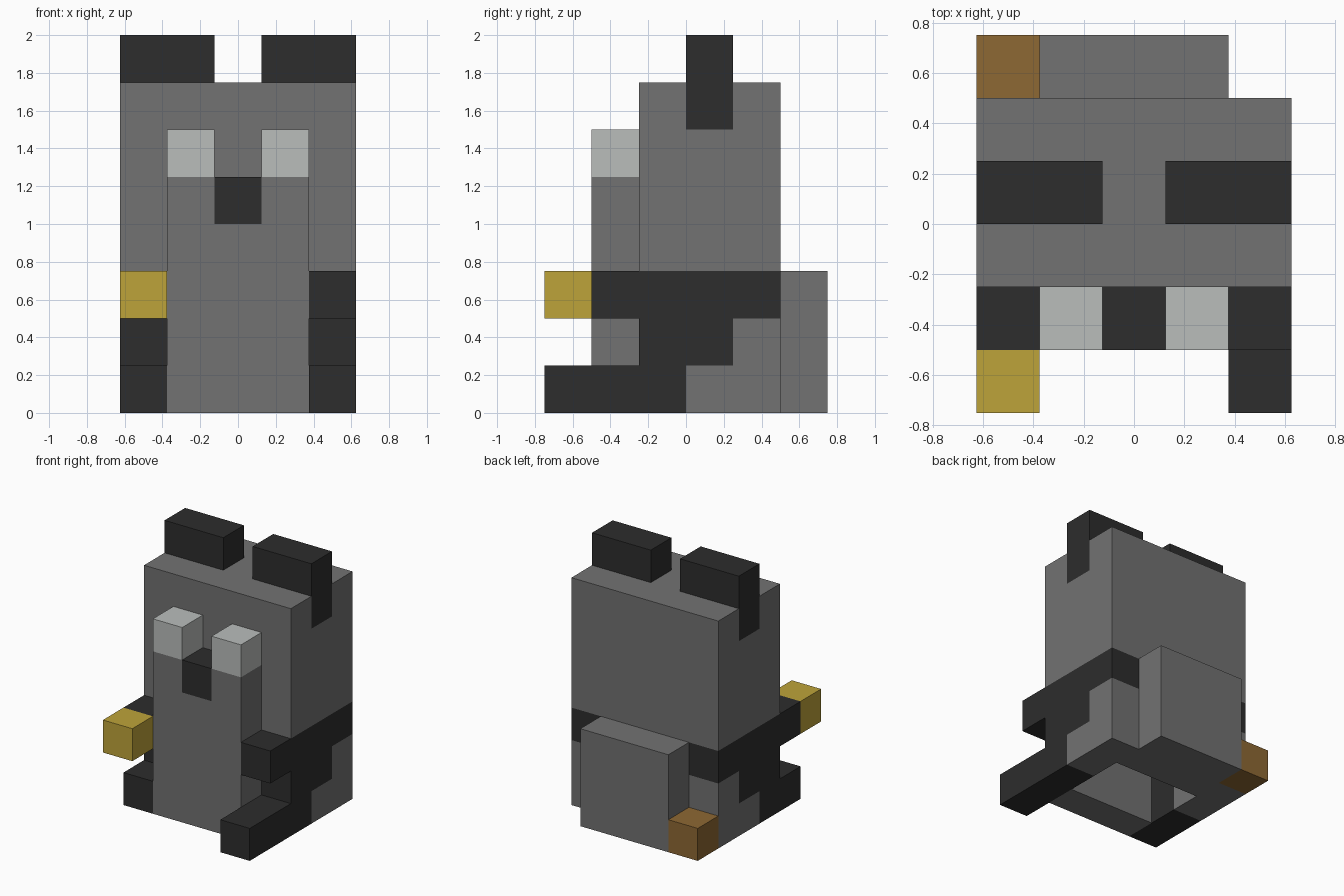
import bpy
import bmesh
from itertools import product
from mathutils import Vector

default = bpy.data.objects.get("Cube")
if default:
    bpy.data.objects.remove(default, do_unlink=True)

CELL = 0.25
ORIGIN = Vector((-0.625, -0.75, 0))


def material(name, r, g, b):
    m = bpy.data.materials.new(name)
    m.use_nodes = True
    m.diffuse_color = (r, g, b, 1)
    m.node_tree.nodes["Principled BSDF"].inputs["Base Color"].default_value = (r, g, b, 1)
    return m


grey = material("grey fur", 0.168, 0.168, 0.168)
black = material("black fur", 0.026, 0.026, 0.026)
white = material("pale eye", 0.49, 0.51, 0.50)
gold = material("gold", 0.515, 0.371, 0.042)
brown = material("brown", 0.27, 0.138, 0.033)

cells = {}    # grid cell -> part name
colours = {}  # part name -> material


def block(part, mat, xs, ys, zs):
    """Fill inclusive ranges of cells; later parts replace earlier ones."""
    colours[part] = mat
    spans = [range(a, b + 1) for a, b in (xs, ys, zs)]
    for c in product(*spans):
        cells[c] = part


def hollow(xs, ys, zs):
    for c in product(*[range(a, b + 1) for a, b in (xs, ys, zs)]):
        cells.pop(c, None)


# Body, open underneath, with the belly and tail
block("body", grey, (0, 4), (2, 4), (0, 6))
hollow((1, 3), (2, 3), (0, 4))
hollow((1, 3), (3, 3), (5, 5))
block("belly", grey, (1, 3), (1, 1), (0, 4))
block("tail", grey, (1, 3), (5, 5), (0, 2))

# Limbs, ears and eyes on both sides
for side, outer, inner, toe in (("right", 0, 1, 1), ("left", 4, 3, 0)):
    column = (outer, outer)
    block(side + "_arm", black, column, (1, 4), (2, 2))
    block(side + "_leg", black, column, (2, 3), (1, 1))
    block(side + "_foot", black, column, (toe, 2), (0, 0))
    block(side + "_ear", black, (min(outer, inner), max(outer, inner)), (3, 3), (7, 7))
    block(side + "_ear", black, column, (3, 3), (6, 6))
    block(side + "_eye", white, (inner, inner), (1, 1), (5, 5))

# Nose and small single-colour blocks
block("nose", black, (2, 2), (1, 1), (4, 4))
block("held_nugget", gold, (0, 0), (0, 0), (2, 2))
block("ground_block", brown, (0, 0), (5, 5), (0, 0))


def build(part):
    """Make one mesh from the exposed sides of a part's cells."""
    bm = bmesh.new()
    for c in [c for c, p in cells.items() if p == part]:
        for axis, sign in product(range(3), (-1, 1)):
            step = [0, 0, 0]
            step[axis] = sign
            if tuple(a + b for a, b in zip(c, step)) in cells:
                continue
            n = Vector(step)
            u = Vector([float(i == (axis + 1) % 3) for i in range(3)])
            v = n.cross(u)
            mid = Vector(c) + (Vector((1, 1, 1)) + n) / 2
            corners = (mid - u / 2 - v / 2, mid + u / 2 - v / 2,
                       mid + u / 2 + v / 2, mid - u / 2 + v / 2)
            bm.faces.new([bm.verts.new(ORIGIN + p * CELL) for p in corners])
    bmesh.ops.remove_doubles(bm, verts=bm.verts[:], dist=0.001)
    mesh = bpy.data.meshes.new(part)
    bm.to_mesh(mesh)
    bm.free()
    mesh.materials.append(colours[part])
    bpy.context.scene.collection.objects.link(bpy.data.objects.new(part, mesh))


for part in colours:
    build(part)
